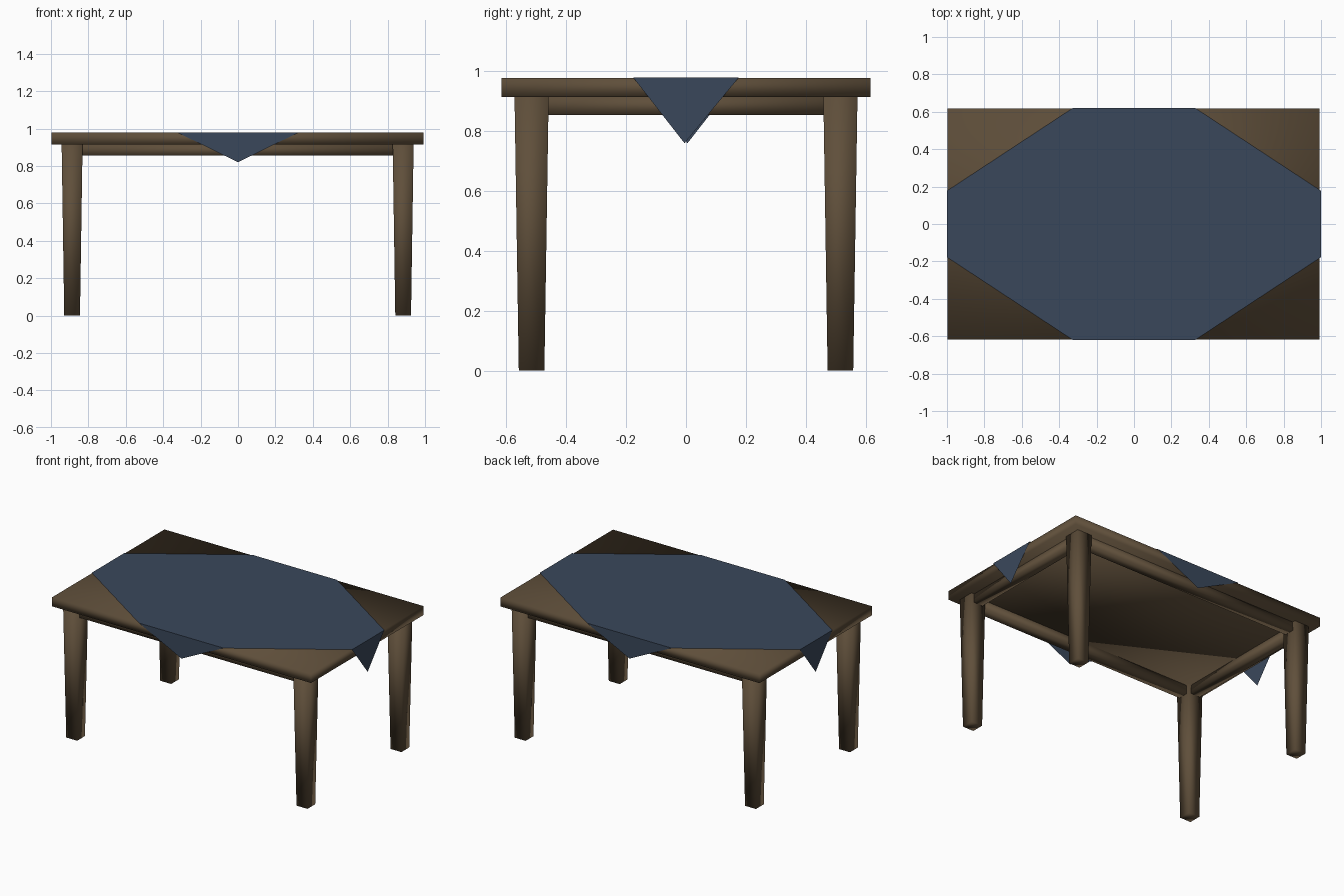
import bpy, bmesh

if "Cube" in bpy.data.objects:
    bpy.data.objects.remove(bpy.data.objects["Cube"])

def material(name, rgb):
    m = bpy.data.materials.new(name)
    m.diffuse_color = (*rgb, 1)
    m.use_nodes = True
    m.node_tree.nodes["Principled BSDF"].inputs["Base Color"].default_value = m.diffuse_color
    return m

WOOD = material("dark_wood", (0.115, 0.078, 0.043))
CLOTH = material("navy_cloth", (0.042, 0.064, 0.105))

def finish(name, bm, mat):
    me = bpy.data.meshes.new(name)
    bm.to_mesh(me)
    bm.free()
    me.materials.append(mat)
    ob = bpy.data.objects.new(name, me)
    bpy.context.collection.objects.link(ob)
    for p in me.polygons:
        p.use_smooth = True   # soft shading across box corners
    return ob

def block(name, cx, cy, hx, hy, z0, z1, taper=1.0):
    """Box with half sizes hx, hy; the bottom is scaled by taper."""
    bm = bmesh.new()
    bmesh.ops.create_cube(bm, size=2)
    for v in bm.verts:
        top = v.co.z > 0
        s = 1 if top else taper
        v.co = (cx + v.co.x * hx * s, cy + v.co.y * hy * s, z1 if top else z0)
    return finish(name, bm, WOOD)

# Table top
HX, HY, TOP, UNDER = 0.995, 0.617, 0.978, 0.915
block("table_top", -0.002, 0, HX, HY, UNDER, TOP)

# Tapered legs
LX, LY = 0.885, 0.516
for sx, xn in ((-1, "left"), (1, "right")):
    for sy, yn in ((-1, "front"), (1, "back")):
        block(f"{yn}_{xn}_leg", sx * LX - 0.002, sy * LY, 0.056, 0.057, 0, UNDER, 0.75)

# Apron rails between the legs
for s, a, b in ((-1, "front", "left"), (1, "back", "right")):
    block(a + "_apron", -0.002, s * LY, LX - 0.05, 0.035, 0.855, UNDER)
    block(b + "_apron", s * LX - 0.002, 0, 0.035, LY - 0.05, 0.855, UNDER)

# Cloth: octagon on the top with a pointed flap folded over each edge
X, Y, Z = 1.0, 0.621, TOP + 0.002
WX, WY = 0.325, 0.177
bm = bmesh.new()
ring = [bm.verts.new((x, y, Z)) for x, y in (
    (-WX, -Y), (WX, -Y), (X, -WY), (X, WY),
    (WX, Y), (-WX, Y), (-X, WY), (-X, -WY))]
bm.faces.new(ring)
tips = ((0, -Y, 0.82), (X, -0.005, 0.76), (0, Y, 0.82), (-X, 0.005, 0.76))
for i, tip in enumerate(tips):
    bm.faces.new((ring[2 * i + 1], ring[2 * i], bm.verts.new(tip)))
cloth = finish("tablecloth", bm, CLOTH)
for p in cloth.data.polygons:
    p.use_smooth = False
